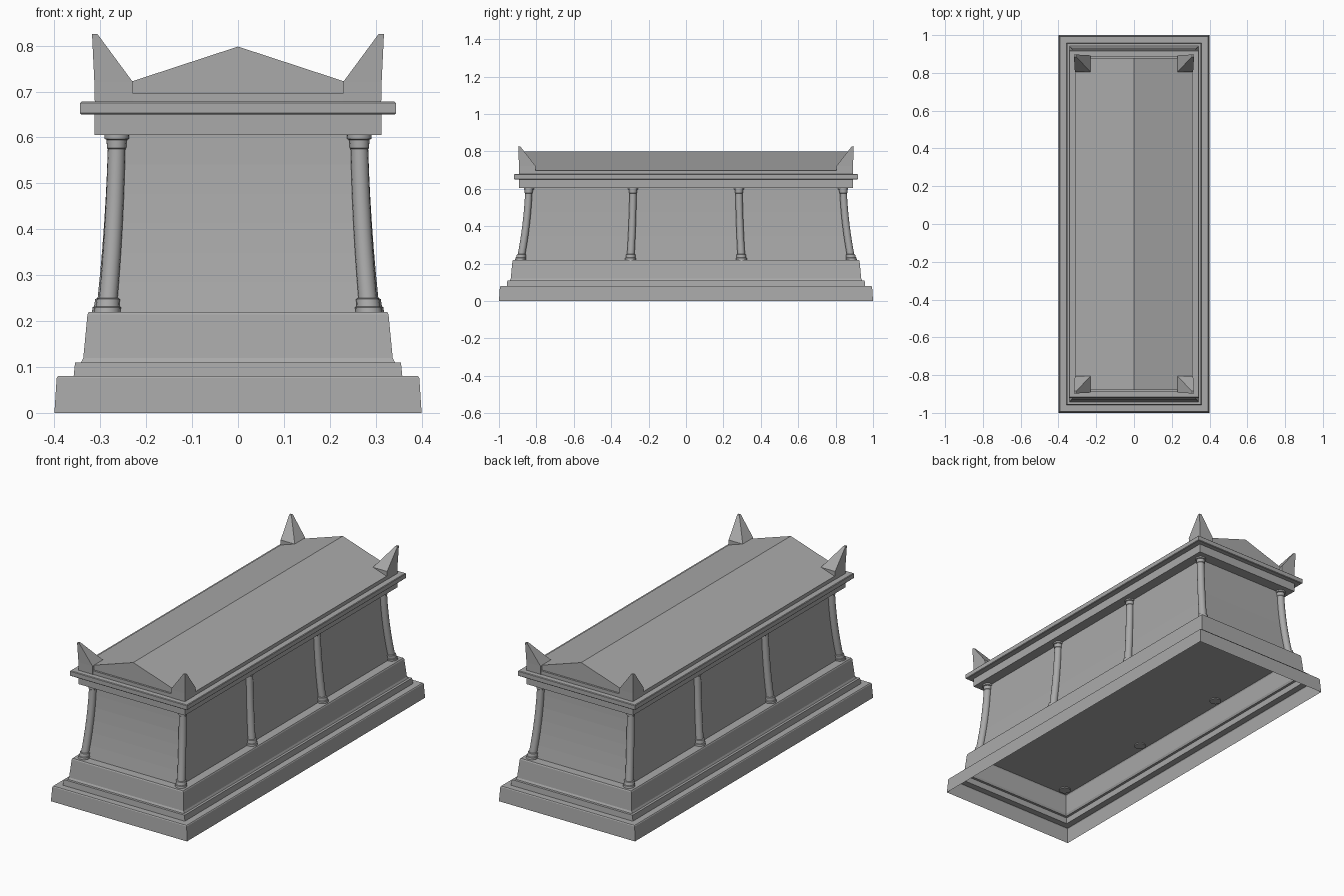
import bpy
import bmesh
from math import cos, sin, pi

cube = bpy.data.objects.get("Cube")
if cube:
    bpy.data.objects.remove(cube, do_unlink=True)

stone = bpy.data.materials.new("grey stone")
stone.use_nodes = True
stone.diffuse_color = (0.4, 0.4, 0.4, 1)
stone.node_tree.nodes["Principled BSDF"].inputs["Base Color"].default_value = (0.4, 0.4, 0.4, 1)


def loft(name, rings, bottom=True, top=True, smooth=False):
    """Skin a stack of point rings, capping either end."""
    bm = bmesh.new()
    loops = [[bm.verts.new(p) for p in ring] for ring in rings]
    n = len(loops[0])
    for a, b in zip(loops, loops[1:]):
        for i in range(n):
            j = (i + 1) % n
            bm.faces.new((a[i], a[j], b[j], b[i]))
    if bottom:
        bm.faces.new(loops[0][::-1])
    if top:
        bm.faces.new(loops[-1])
    bmesh.ops.recalc_face_normals(bm, faces=bm.faces)
    mesh = bpy.data.meshes.new(name)
    bm.to_mesh(mesh)
    bm.free()
    mesh.materials.append(stone)
    obj = bpy.data.objects.new(name, mesh)
    bpy.context.collection.objects.link(obj)
    if smooth:
        bpy.ops.object.select_all(action="DESELECT")
        obj.select_set(True)
        bpy.context.view_layer.objects.active = obj
        bpy.ops.object.shade_smooth_by_angle(angle=0.6)
    return obj


def rect(x, y, z):
    return [(-x, -y, z), (x, -y, z), (x, y, z), (-x, y, z)]


def lean(start, end, z):
    """Inward lean with a slight hollow curve, between plinth and beam."""
    t = (z - 0.22) / 0.385
    return start + (end - start) * (t + 0.7 * t * (1 - t))


# Stepped plinth, hollow underneath
plinth = [(0.40, 0), (0.395, 0.076), (0.392, 0.08), (0.358, 0.08), (0.355, 0.11),
          (0.342, 0.11), (0.337, 0.12), (0.328, 0.214), (0.325, 0.22)]
loft("plinth", [rect(x, x + 0.6, z) for x, z in plinth], bottom=False)

# Chest with leaning walls
levels = [0.22 + 0.385 * i / 6 for i in range(7)]
loft("chest", [rect(lean(0.28, 0.258, z), lean(0.88, 0.835, z), z) for z in levels])

# Entablature, cornice and the slab under the roof
for name, x, y, z0, z1 in (("entablature", 0.313, 0.893, 0.605, 0.65),
                           ("roof_slab", 0.311, 0.89, 0.676, 0.697)):
    loft(name, [rect(x, y, z0), rect(x, y, z1)])
e = 0.003
loft("cornice", [rect(0.344 - e, 0.92 - e, 0.65), rect(0.344, 0.92, 0.65 + e),
                 rect(0.344, 0.92, 0.678 - e), rect(0.344 - e, 0.92 - e, 0.678)])

# Gabled roof
loft("roof", [[(-0.311, y, 0.696), (0.311, y, 0.696), (0, y, 0.798)] for y in (-0.88, 0.88)])

# Columns: radius by height for base, shaft and capital
shaft = [(0.02 - 0.001 * i / 6, 0.25 + 0.325 * i / 6) for i in range(7)]
column = ([(0.029, 0.215), (0.029, 0.23), (0.026, 0.232), (0.025, 0.248), (0.021, 0.25)]
          + shaft + [(0.021, 0.577), (0.022, 0.595), (0.027, 0.597), (0.027, 0.606)])
for side, sx in (("right", -1), ("left", 1)):
    for place, x0, y0, y1 in (("front", 0.285, -0.885, -0.84), ("mid_front", 0.289, -0.297, -0.283),
                              ("mid_back", 0.289, 0.297, 0.283), ("back", 0.285, 0.885, 0.84)):
        rings = []
        for r, z in column:
            cx, cy = sx * lean(x0, 0.264, z), lean(y0, y1, z)
            rings.append([(cx + r * cos(a * pi / 8), cy + r * sin(a * pi / 8), z) for a in range(16)])
        loft(f"column_{place}_{side}", rings, smooth=True)

# Corner horns rising to a small tip at the outer corner
for side, sx in (("right", -1), ("left", 1)):
    for end, sy in (("front", -1), ("back", 1)):
        def corner(xi, yi, xo, yo, z):
            return [(sx * xi, sy * yi, z), (sx * xo, sy * yi, z),
                    (sx * xo, sy * yo, z), (sx * xi, sy * yo, z)]
        loft(f"corner_horn_{end}_{side}",
             [corner(0.23, 0.805, 0.312, 0.892, 0.677),
              corner(0.23, 0.805, 0.313, 0.893, 0.722),
              corner(0.306, 0.885, 0.318, 0.897, 0.825)])
